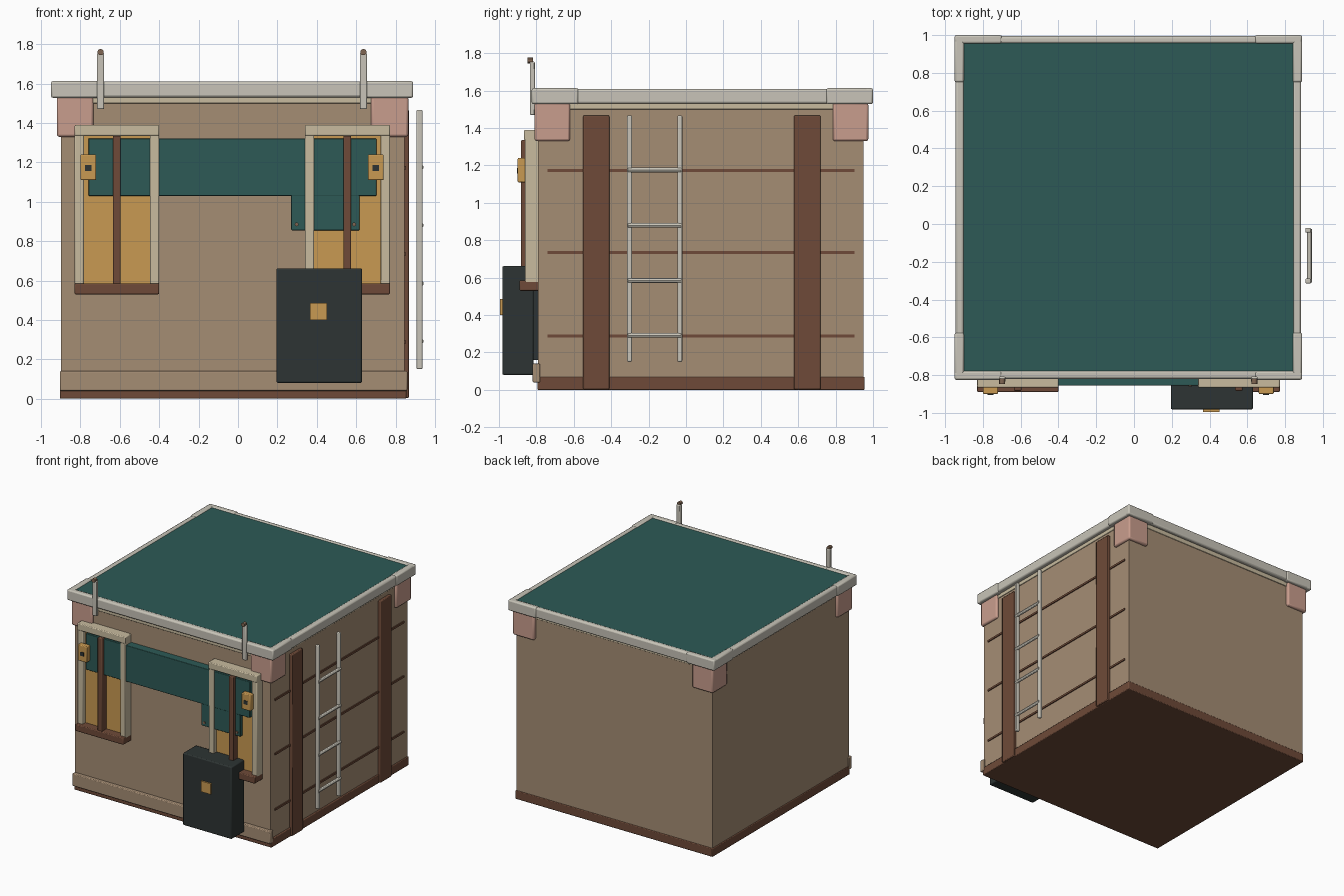
import bpy

cube = bpy.data.objects.get("Cube")
if cube:
    bpy.data.objects.remove(cube, do_unlink=True)


def material(name, hex_code):
    """Flat colour material from an sRGB hex code."""
    rgb = [int(hex_code[i:i + 2], 16) / 255 for i in (0, 2, 4)]
    lin = [c / 12.92 if c < 0.04 else ((c + 0.055) / 1.055) ** 2.4 for c in rgb]
    mat = bpy.data.materials.new(name)
    mat.use_nodes = True
    mat.diffuse_color = (*lin, 1)
    mat.node_tree.nodes["Principled BSDF"].inputs["Base Color"].default_value = (*lin, 1)
    return mat


TAN = material("tan plaster", "A58D74")
TEAL = material("teal paint", "2D5A56")
GREY = material("pale grey trim", "C8C4B8")
CREAM = material("cream wood", "C8BB9F")
AMBER = material("amber glass", "C99A52")
BROWN = material("brown wood", "6E4A38")
PINK = material("pink stone", "C99D8D")
DARK = material("dark metal", "2D3433")
BRONZE = material("bronze", "806652")


def finish(obj, name, mat, bevel):
    obj.name = name
    obj.data.materials.append(mat)
    if bevel:
        mod = obj.modifiers.new("soft edges", "BEVEL")
        mod.width = bevel
        mod.segments = 2
    bpy.ops.object.shade_smooth_by_angle()
    return obj


def box(name, xs, ys, zs, mat, bevel=0.006):
    """Box from its low and high limit on each axis."""
    spans = (xs, ys, zs)
    bpy.ops.mesh.primitive_cube_add(size=1, location=[(a + b) / 2 for a, b in spans])
    obj = bpy.context.object
    for v in obj.data.vertices:
        for i, (a, b) in enumerate(spans):
            v.co[i] *= b - a
    return finish(obj, name, mat, bevel)


def rod(name, centre, radius, length, axis, mat):
    turn = {"x": (0, 1.5708, 0), "y": (1.5708, 0, 0), "z": (0, 0, 0)}[axis]
    bpy.ops.mesh.primitive_cylinder_add(vertices=12, radius=radius, depth=length,
                                        location=centre, rotation=turn)
    return finish(bpy.context.object, name, mat, 0)


# Main walls, base and front plinth
box("walls", (-0.9, 0.845), (-0.79, 0.95), (0.03, 1.55), TAN, 0)
box("base", (-0.905, 0.855), (-0.795, 0.955), (0, 0.07), BROWN)
box("front_plinth", (-0.905, 0.86), (-0.82, -0.78), (0.04, 0.14), TAN)
box("cornice", (-0.905, 0.85), (-0.8, 0.955), (1.5, 1.54), CREAM, 0.004)

# Roof panel with a raised rim and slightly proud corners
box("roof_panel", (-0.91, 0.85), (-0.79, 0.97), (1.54, 1.606), TEAL, 0)
for side, ys in (("front", (-0.82, -0.775)), ("back", (0.955, 0.995))):
    box(side + "_roof_rim", (-0.94, 0.88), ys, (1.53, 1.61), GREY, 0.012)
for side, xs in (("right", (-0.945, -0.9)), ("left", (0.84, 0.885))):
    box(side + "_roof_rim", xs, (-0.82, 0.995), (1.53, 1.61), GREY, 0.012)
for x, sx in ((-0.95, 1), (0.89, -1)):
    for y, sy in ((-0.825, 1), (1.0, -1)):
        long_x = sorted((x, x + sx * 0.25))
        long_y = sorted((y, y + sy * 0.25))
        box("rim_corner_front_back", long_x, sorted((y, y + sy * 0.045)),
            (1.528, 1.613), GREY, 0.01)
        box("rim_corner_side", sorted((x, x + sx * 0.05)), long_y,
            (1.528, 1.613), GREY, 0.01)

# Corner blocks under the roof
for xs in ((-0.92, -0.735), (0.675, 0.865)):
    for ys in ((-0.81, -0.62), (0.785, 0.975)):
        box("corner_block", xs, ys, (1.33, 1.535), PINK, 0.012)

# Posts on the front rim
for x in (-0.698, 0.637):
    box("roof_post", (x - 0.018, x + 0.018), (-0.835, -0.808), (1.47, 1.755), GREY)
    rod("post_cap", (x, -0.832, 1.76), 0.016, 0.03, "y", BRONZE)


def window(x0, x1, mullion_x, sign_x):
    """Framed window with a sill, a mullion and a small sign box."""
    depth = (-0.862, -0.785)
    box("window_pane", (x0 + 0.03, x1 - 0.03), (-0.825, -0.785), (0.57, 1.35), AMBER, 0)
    for xs in ((x0, x0 + 0.047), (x1 - 0.047, x1)):
        box("window_frame_side", xs, depth, (0.57, 1.36), CREAM)
    box("window_frame_top", (x0, x1), (-0.866, -0.785), (1.335, 1.39), CREAM)
    box("window_sill", (x0, x1), (-0.89, -0.785), (0.53, 0.585), BROWN)
    box("window_mullion", (mullion_x - 0.02, mullion_x + 0.02), (-0.883, -0.82),
        (0.57, 1.335), BROWN)
    box("sign_box", (sign_x - 0.04, sign_x + 0.04), (-0.9, -0.855), (1.11, 1.24), AMBER)
    box("sign_mark", (sign_x - 0.016, sign_x + 0.016), (-0.904, -0.895),
        (1.157, 1.187), DARK, 0)


window(-0.83, -0.4, -0.616, -0.76)
window(0.34, 0.772, 0.555, 0.7)

# Teal fascia band with its drop panel
box("fascia_band", (-0.76, 0.703), (-0.855, -0.785), (1.03, 1.322), TEAL, 0.004)
box("fascia_drop", (0.27, 0.617), (-0.853, -0.785), (0.855, 1.035), TEAL, 0.004)
for x in (0.298, 0.59):
    rod("drop_bolt", (x, -0.855, 0.885), 0.01, 0.012, "y", BRONZE)

# Cabinet at the front
box("cabinet", (0.195, 0.63), (-0.982, -0.815), (0.08, 0.662), DARK, 0.008)
box("cabinet_mount", (0.25, 0.58), (-0.82, -0.785), (0.16, 0.6), DARK, 0)
box("cabinet_plate", (0.365, 0.452), (-0.995, -0.98), (0.4, 0.486), AMBER, 0)

# Planks and thin battens on the ladder side
for ys in ((-0.55, -0.41), (0.577, 0.72)):
    box("side_plank", (0.835, 0.868), ys, (0.003, 1.467), BROWN)
for z in (0.288, 0.735, 1.173):
    box("side_batten", (0.835, 0.853), (-0.74, 0.9), (z - 0.008, z + 0.008), BROWN, 0)

# Ladder
for y in (-0.302, -0.033):
    box("ladder_rail", (0.907, 0.937), (y - 0.013, y + 0.013), (0.15, 1.467), GREY)
for z in (0.292, 0.585, 0.88, 1.175):
    rod("ladder_rung", (0.93, -0.168, z), 0.013, 0.285, "y", GREY)
